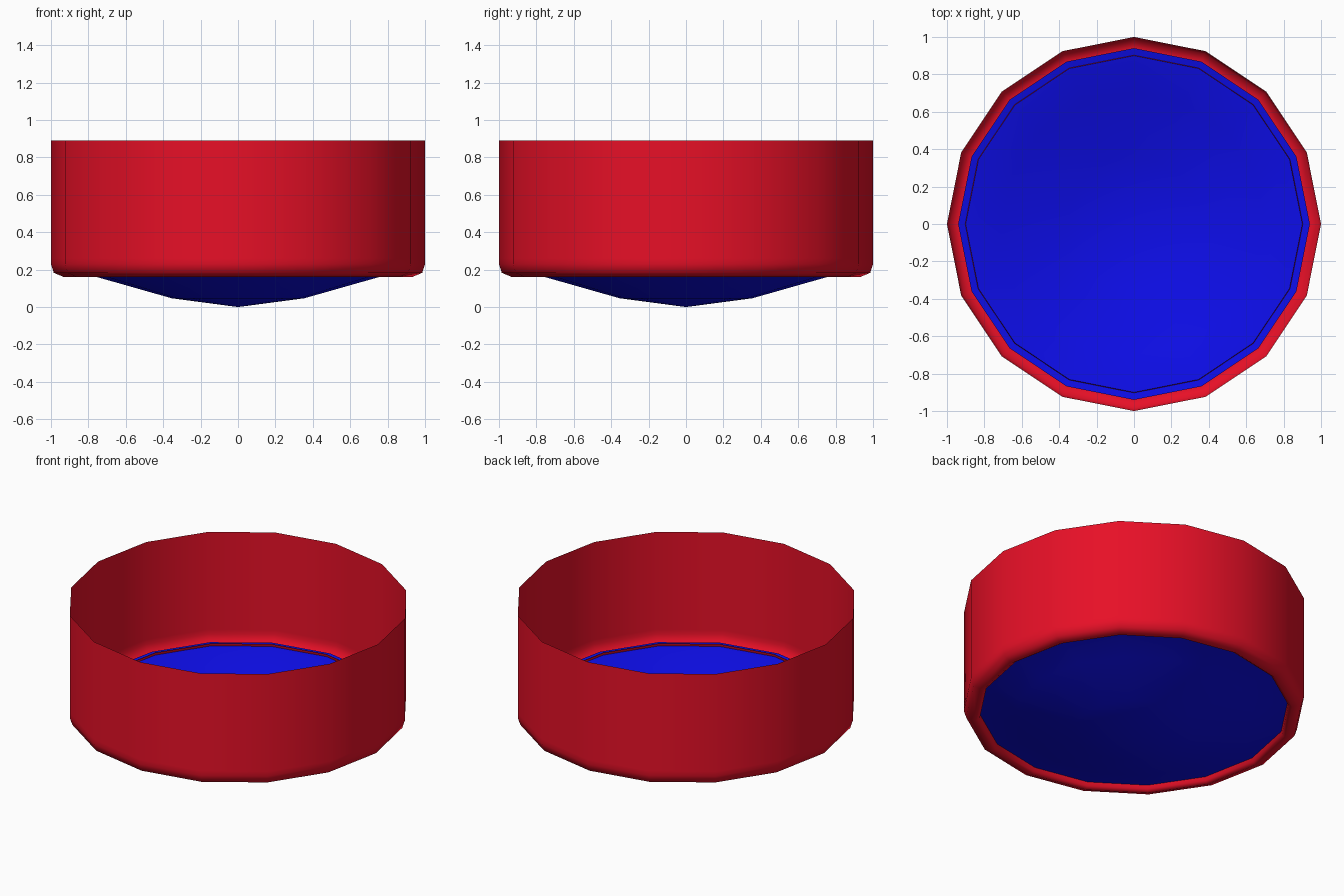
import bpy, bmesh
from math import cos, sin, pi

SIDES = 16

cube = bpy.data.objects.get("Cube")
if cube:
    bpy.data.objects.remove(cube, do_unlink=True)


def material(name, colour):
    mat = bpy.data.materials.new(name)
    mat.use_nodes = True
    mat.diffuse_color = colour
    mat.node_tree.nodes["Principled BSDF"].inputs["Base Color"].default_value = colour
    return mat


def lathe(name, profile, mat):
    """Spin a bottom-centre-to-top (radius, height) profile into an open sheet."""
    bm = bmesh.new()
    rings = []
    for r, z in profile:
        if r == 0:
            rings.append([bm.verts.new((0, 0, z))] * SIDES)
        else:
            rings.append([bm.verts.new((r * cos(2 * pi * i / SIDES),
                                        r * sin(2 * pi * i / SIDES), z))
                          for i in range(SIDES)])
    for low, high in zip(rings, rings[1:]):
        for i in range(SIDES):
            j = (i + 1) % SIDES
            corners = [low[i], low[j], high[j], high[i]]
            face = bm.faces.new(list(dict.fromkeys(corners)))
            face.smooth = True
    mesh = bpy.data.meshes.new(name)
    bm.to_mesh(mesh)
    bm.free()
    mesh.materials.append(mat)
    obj = bpy.data.objects.new(name, mesh)
    bpy.context.collection.objects.link(obj)
    return obj


red = material("red", (0.8, 0.005, 0.02, 1))
blue = material("blue", (0.004, 0.004, 0.8, 1))

# Thin round wall with a rolled bottom edge that curls up into an inner lip
lathe("wall", [(0.90, 0.215), (0.907, 0.175), (0.93, 0.16), (0.985, 0.183),
               (1, 0.23), (1, 0.26), (1, 0.89)], red)

# Shallow dished floor bulging below the wall
lathe("dished_floor", [(0, 0), (0.355, 0.047), (0.70, 0.145),
                       (0.86, 0.19), (0.94, 0.205)], blue)
